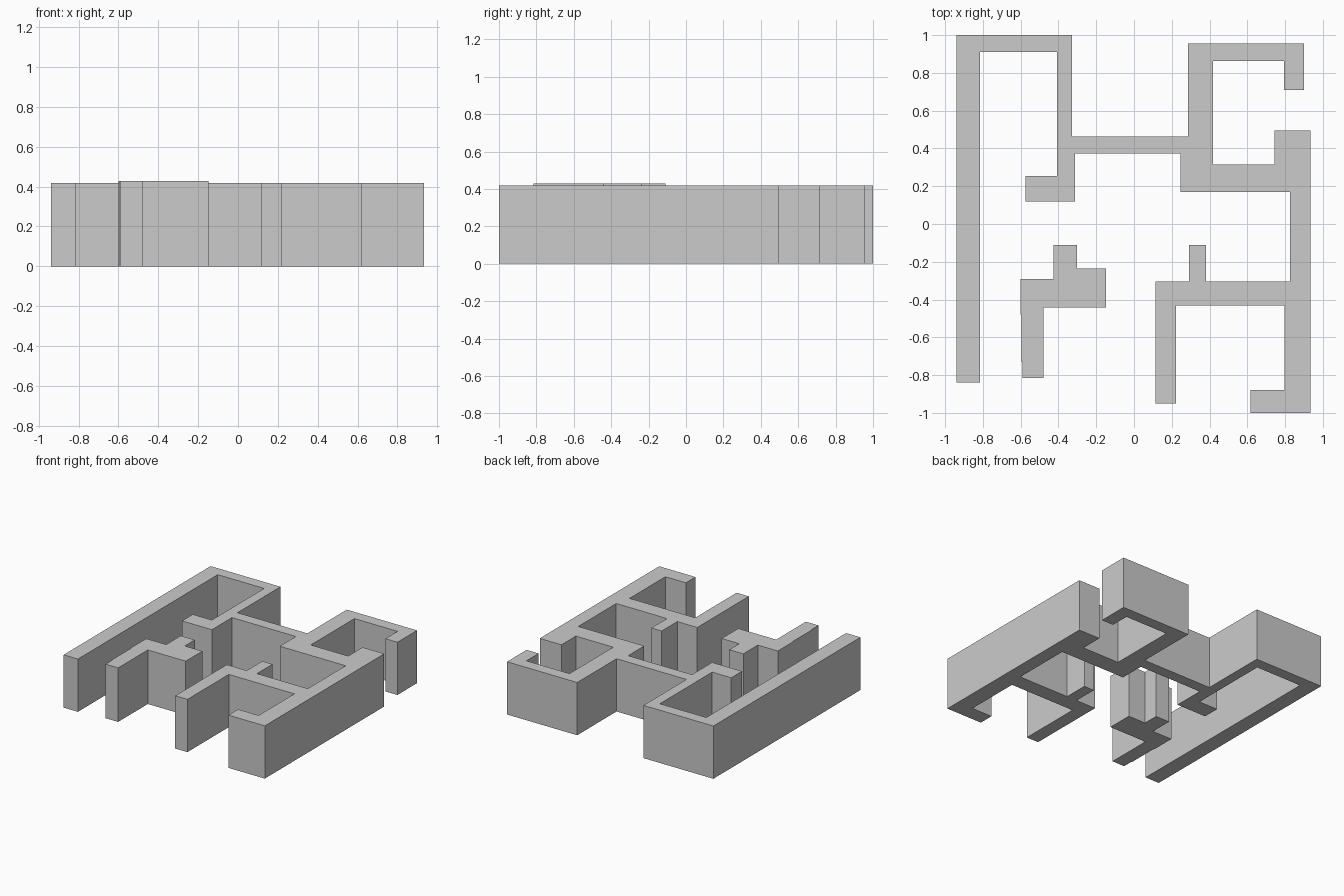
import bpy
import bmesh


def wall(name, outline, height):
    """Extrude a closed floor-plan outline straight up from z = 0."""
    bm = bmesh.new()
    base = bm.faces.new([bm.verts.new((x, y, 0)) for x, y in outline])
    top = bmesh.ops.extrude_face_region(bm, geom=[base], use_keep_orig=True)["geom"]
    verts = [g for g in top if isinstance(g, bmesh.types.BMVert)]
    bmesh.ops.translate(bm, verts=verts, vec=(0, 0, height))
    bmesh.ops.recalc_face_normals(bm, faces=bm.faces)
    mesh = bpy.data.meshes.new(name)
    bm.to_mesh(mesh)
    bm.free()
    obj = bpy.data.objects.new(name, mesh)
    bpy.context.collection.objects.link(obj)
    return obj


# Continuous outer and inner walls, clockwise from the left wall's front end
wall("main_walls", [
    (-0.94, -0.84), (-0.94, 1.0), (-0.328, 1.0), (-0.328, 0.462),
    # back right room
    (0.285, 0.462), (0.285, 0.955), (0.90, 0.955), (0.90, 0.71),
    (0.795, 0.71), (0.795, 0.862), (0.417, 0.862), (0.417, 0.315),
    # right wall and front corner
    (0.745, 0.315), (0.745, 0.495), (0.935, 0.495), (0.935, -1.0),
    (0.617, -1.0), (0.617, -0.88), (0.797, -0.88), (0.797, -0.432),
    # front partition with stub
    (0.222, -0.432), (0.222, -0.95), (0.115, -0.95), (0.115, -0.305),
    (0.29, -0.305), (0.29, -0.11), (0.38, -0.11), (0.38, -0.305),
    (0.825, -0.305), (0.825, 0.17),
    # middle wall and hook, back to the left wall
    (0.247, 0.17), (0.247, 0.372), (-0.313, 0.372), (-0.313, 0.12),
    (-0.575, 0.12), (-0.575, 0.255), (-0.408, 0.255), (-0.408, 0.91),
    (-0.815, 0.91), (-0.815, -0.84),
], 0.418)

# Free-standing, slightly taller partition
wall("island_wall", [
    (-0.60, -0.292), (-0.425, -0.292), (-0.425, -0.11), (-0.302, -0.11),
    (-0.302, -0.235), (-0.148, -0.235), (-0.148, -0.443), (-0.48, -0.443),
    (-0.48, -0.815), (-0.59, -0.815), (-0.59, -0.73), (-0.595, -0.73),
    (-0.595, -0.48), (-0.60, -0.48),
], 0.428)
